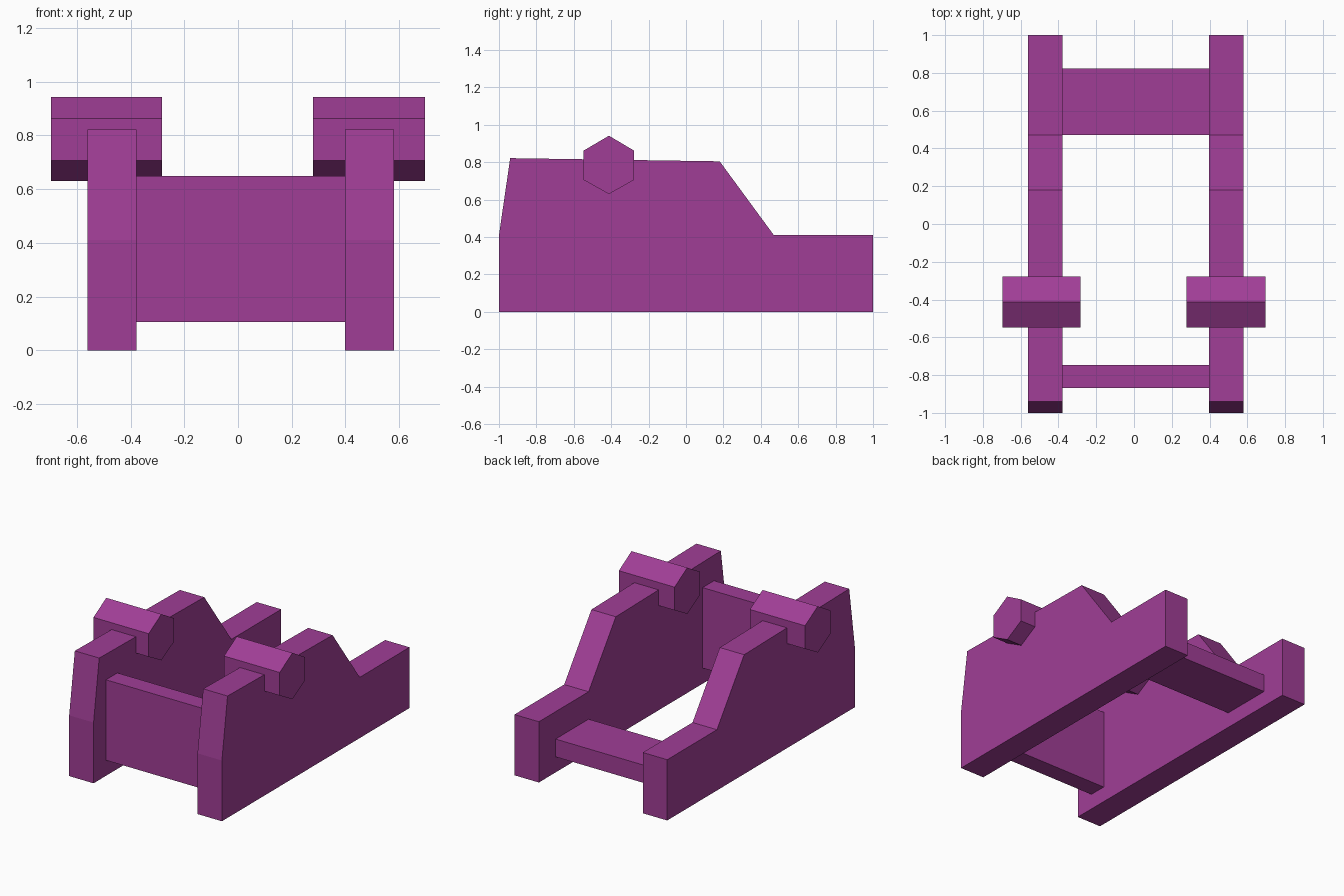
import bpy, bmesh

if "Cube" in bpy.data.objects:
    bpy.data.objects.remove(bpy.data.objects["Cube"])

purple = bpy.data.materials.new("purple")
purple.diffuse_color = (0.352, 0.048, 0.305, 1)
purple.use_nodes = True
purple.node_tree.nodes["Principled BSDF"].inputs["Base Color"].default_value = purple.diffuse_color


def extrude_profile(name, profile, x0, x1):
    """Extrude a (y, z) outline along x."""
    bm = bmesh.new()
    face = bm.faces.new([bm.verts.new((x0, y, z)) for y, z in profile])
    ext = bmesh.ops.extrude_face_region(bm, geom=[face])
    verts = [v for v in ext["geom"] if isinstance(v, bmesh.types.BMVert)]
    bmesh.ops.translate(bm, verts=verts, vec=(x1 - x0, 0, 0))
    bmesh.ops.recalc_face_normals(bm, faces=bm.faces)
    mesh = bpy.data.meshes.new(name)
    bm.to_mesh(mesh)
    bm.free()
    mesh.materials.append(purple)
    obj = bpy.data.objects.new(name, mesh)
    bpy.context.collection.objects.link(obj)
    return obj


def rect(y0, y1, z0, z1):
    return [(y0, z0), (y1, z0), (y1, z1), (y0, z1)]


# Stepped side panels and the hexagonal bars across their tops
panel = [(-1, 0), (1, 0), (1, 0.41), (0.47, 0.41), (0.18, 0.805), (-0.94, 0.822), (-1, 0.41)]
hexagon = [(-0.412, 0.63), (-0.277, 0.706), (-0.277, 0.862),
           (-0.412, 0.942), (-0.548, 0.862), (-0.548, 0.706)]
for side, px, bx in (("left", (-0.56, -0.378), (-0.695, -0.283)),
                     ("right", (0.398, 0.58), (0.279, 0.695))):
    extrude_profile(side + "_side_panel", panel, *px)
    extrude_profile(side + "_hex_bar", hexagon, *bx)

# Cross pieces joining the panels
extrude_profile("front_plate", rect(-0.868, -0.746, 0.105, 0.648), -0.378, 0.398)
extrude_profile("rear_slab", rect(0.47, 0.822, 0.105, 0.225), -0.378, 0.398)
